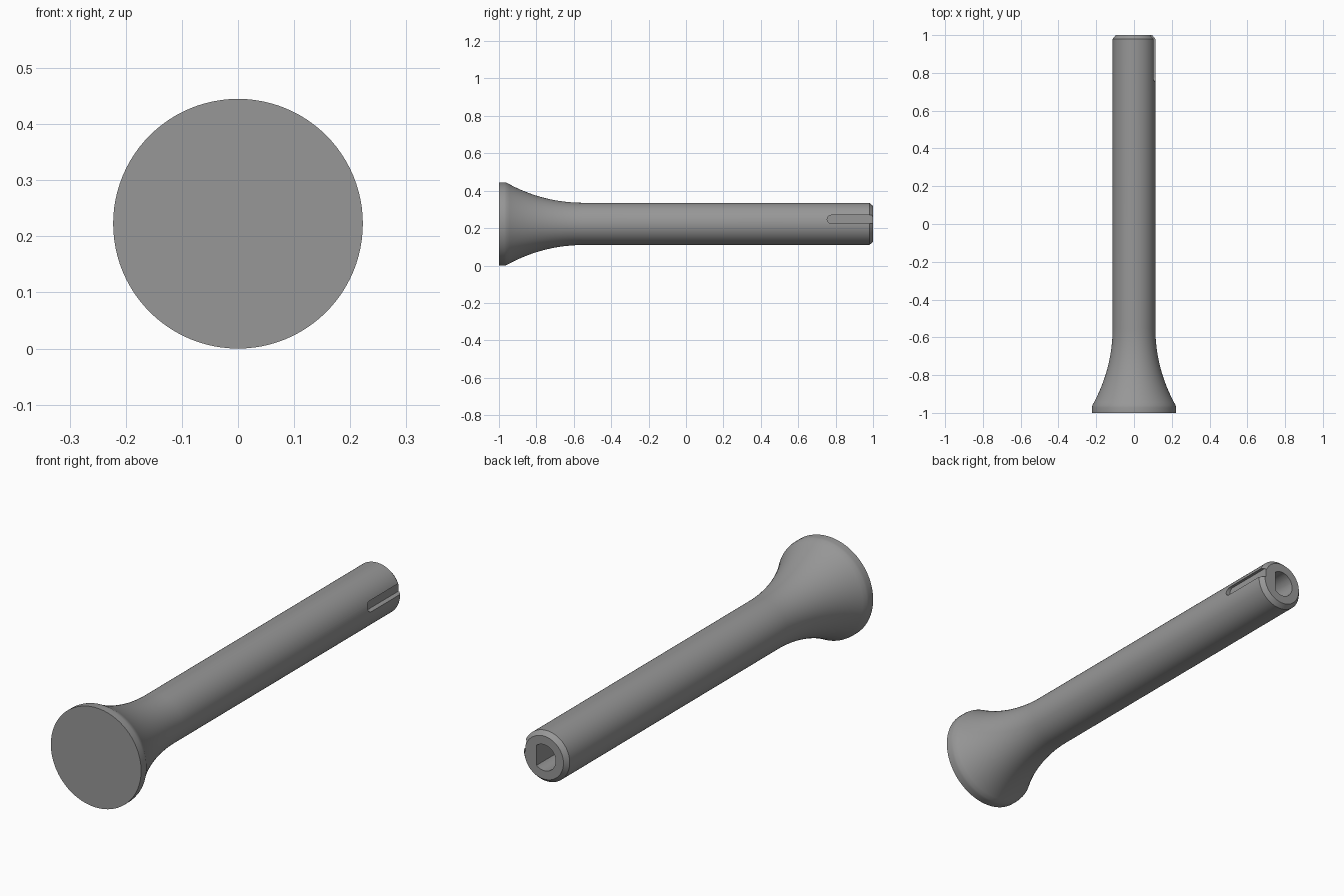
import bpy, bmesh, math
from mathutils import Matrix, Vector

if "Cube" in bpy.data.objects:
    bpy.data.objects.remove(bpy.data.objects["Cube"])

CZ = 0.2225          # height of the axis
R_SHAFT, R_FLARE = 0.113, 0.2225
SEGS = 96

grey = bpy.data.materials.new("grey")
grey.diffuse_color = (0.31, 0.31, 0.31, 1)
grey.use_nodes = True
grey.node_tree.nodes["Principled BSDF"].inputs["Base Color"].default_value = grey.diffuse_color


def finish(name, bm):
    bmesh.ops.recalc_face_normals(bm, faces=bm.faces)
    me = bpy.data.meshes.new(name)
    bm.to_mesh(me)
    bm.free()
    ob = bpy.data.objects.new(name, me)
    bpy.context.collection.objects.link(ob)
    me.materials.append(grey)
    return ob


def lathe(name, profile):
    """Revolve (y, radius) points about the horizontal axis."""
    bm = bmesh.new()
    vs = [bm.verts.new((r, y, CZ)) for y, r in profile]
    es = [bm.edges.new(p) for p in zip(vs, vs[1:])]
    bmesh.ops.spin(bm, geom=vs + es, cent=(0, 0, CZ), axis=(0, 1, 0),
                   angle=2 * math.pi, steps=SEGS)
    bmesh.ops.remove_doubles(bm, verts=bm.verts, dist=1e-5)
    return finish(name, bm)


def prism(name, outline, offset):
    """Extrude a closed 3D outline along an offset."""
    bm = bmesh.new()
    face = bm.faces.new([bm.verts.new(p) for p in outline])
    geom = bmesh.ops.extrude_face_region(bm, geom=[face])["geom"]
    bmesh.ops.translate(bm, vec=Vector(offset),
                        verts=[g for g in geom if isinstance(g, bmesh.types.BMVert)])
    ob = finish(name, bm)
    ob.hide_render = True
    return ob


# Handle: flat flared end, concave sweep, long shaft, chamfered tip
y0, y1 = -0.96, -0.55
rise = R_FLARE - 0.002 - R_SHAFT
big = ((y1 - y0) ** 2 + rise ** 2) / (2 * rise)
profile = [(-1, 0), (-1, R_FLARE), (y0 - 0.012, R_FLARE)]
for i in range(25):
    y = y0 + (y1 - y0) * i / 24
    profile.append((y, R_SHAFT + big - math.sqrt(big ** 2 - (y1 - y) ** 2)))
profile += [(0.98, R_SHAFT), (1, R_SHAFT - 0.017), (1, 0)]
handle = lathe("handle", profile)

# D-shaped socket in the tip, flat side towards +x
R_HOLE, FLAT = 0.058, 0.037
a0 = math.acos(FLAT / R_HOLE)
arc = [a0 + (2 * math.pi - 2 * a0) * i / 40 for i in range(41)]
socket = prism("socket_cutter",
               [(R_HOLE * math.cos(a), 0.7, CZ + R_HOLE * math.sin(a)) for a in arc],
               (0, 0.4, 0))

# Round-ended slot along the +x side, open at the tip
zs, hw, ys = 0.2465, 0.0225, 0.755
outline = [(0.09, 1.1, zs - hw)]
for i in range(17):
    a = -math.pi / 2 - math.pi * i / 16
    outline.append((0.09, ys + hw + hw * math.cos(a), zs + hw * math.sin(a)))
outline.append((0.09, 1.1, zs + hw))
slot = prism("slot_cutter", outline, (0.1, 0, 0))

for cutter in (socket, slot):
    mod = handle.modifiers.new("cut", "BOOLEAN")
    mod.operation, mod.solver, mod.object = "DIFFERENCE", "EXACT", cutter
bpy.context.view_layer.objects.active = handle
handle.select_set(True)
for mod in list(handle.modifiers):
    bpy.ops.object.modifier_apply(modifier=mod.name)
for cutter in (socket, slot):
    bpy.data.objects.remove(cutter)
bpy.ops.object.shade_smooth_by_angle(angle=math.radians(30))
